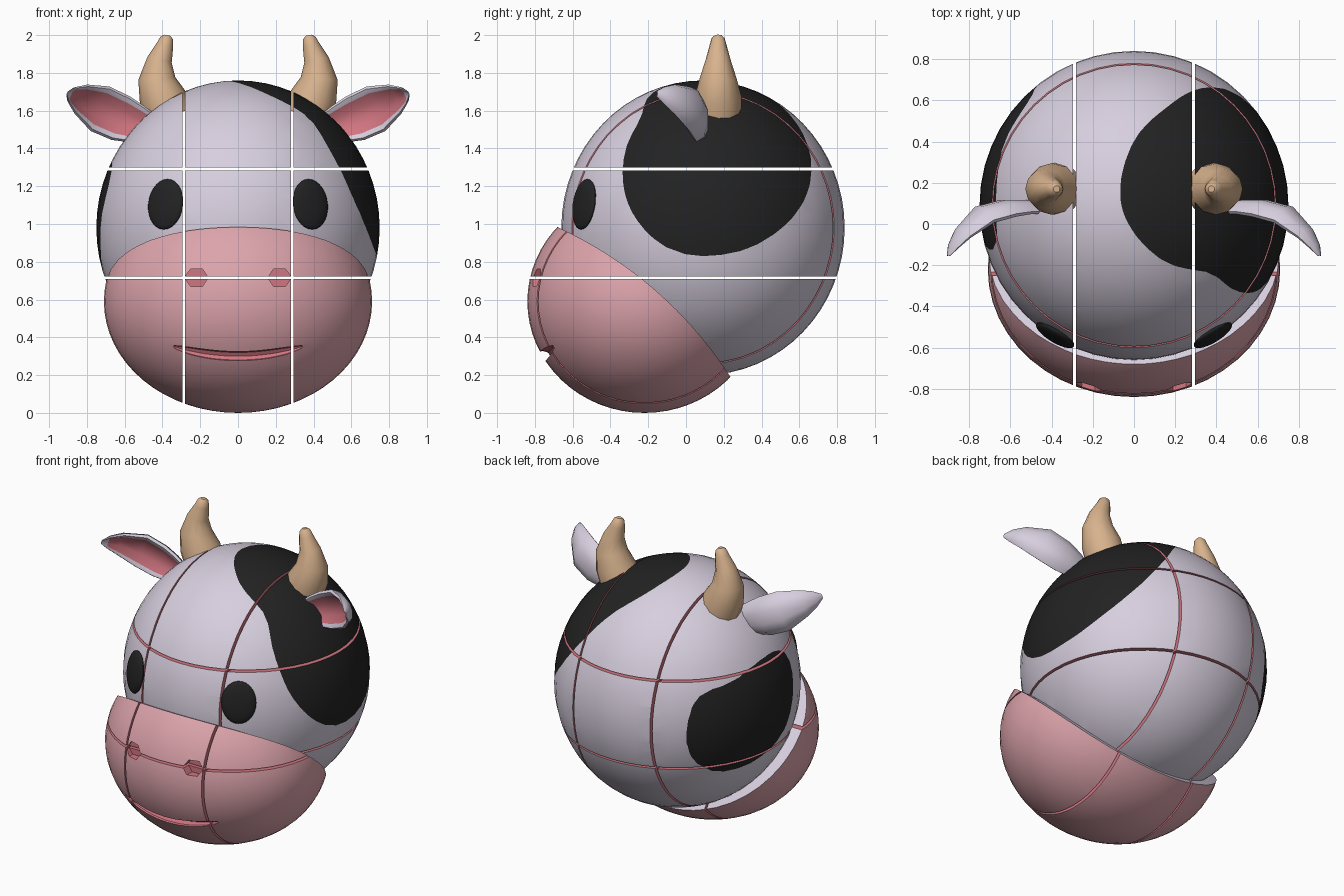
import bpy, bmesh, math
from mathutils import Vector, Matrix

if "Cube" in bpy.data.objects:
    bpy.data.objects.remove(bpy.data.objects["Cube"])

def material(name, rgb):
    m = bpy.data.materials.new(name)
    m.diffuse_color = (*rgb, 1)
    m.use_nodes = True
    m.node_tree.nodes["Principled BSDF"].inputs["Base Color"].default_value = m.diffuse_color
    return m

MATS = [material("pale hide", (0.68, 0.62, 0.73)), material("black patch", (0.016, 0.016, 0.016)),
        material("muzzle pink", (0.72, 0.37, 0.41)), material("deep pink", (0.64, 0.18, 0.22)),
        material("horn tan", (0.69, 0.45, 0.27))]
HIDE, BLACK, PINK, DEEP, TAN = range(5)

def make(name, bm, mat=None):
    bmesh.ops.recalc_face_normals(bm, faces=bm.faces[:])
    if mat is not None:
        for f in bm.faces:
            f.material_index = mat
    me = bpy.data.meshes.new(name)
    bm.to_mesh(me)
    bm.free()
    for m in MATS:
        me.materials.append(m)
    ob = bpy.data.objects.new(name, me)
    bpy.context.collection.objects.link(ob)
    smooth(ob)
    return ob

def smooth(ob):
    ob.data.shade_smooth()
    ob.data.set_sharp_from_angle(angle=math.radians(38))

def loft(name, rings, mat):
    """Skin closed rings; mat is an index or a rule (ring, segment) -> index."""
    bm = bmesh.new()
    vs = [[bm.verts.new(p) for p in r] for r in rings]
    n = len(vs[0])
    rule = mat if callable(mat) else (lambda i, j: mat)
    for i in range(len(vs) - 1):
        for j in range(n):
            k = (j + 1) % n
            f = bm.faces.new((vs[i][j], vs[i][k], vs[i + 1][k], vs[i + 1][j]))
            f.material_index = rule(i, j)
    for i in (0, -1):
        bm.faces.new(vs[i]).material_index = rule(0, 0)
    return make(name, bm)

def circle(c, u, v, n):
    return [Vector(c) + Vector(u) * math.cos(2 * math.pi * i / n) + Vector(v) * math.sin(2 * math.pi * i / n)
            for i in range(n)]

def boolean(ob, cutter, op):
    mod = ob.modifiers.new(op, 'BOOLEAN')
    mod.operation, mod.solver, mod.object = op, 'EXACT', cutter
    bpy.context.view_layer.update()
    me = bpy.data.meshes.new_from_object(ob.evaluated_get(bpy.context.evaluated_depsgraph_get()))
    ob.modifiers.clear()
    ob.data = me
    bpy.data.objects.remove(cutter)

# painted patches: angular radius (degrees) every 30 degrees around a direction
def patch(direction, radii):
    d = Vector(direction).normalized()
    e2 = Vector((0, 0, 1)).cross(d).normalized()
    e1 = d.cross(e2)

    def value(p):
        p = p.normalized()
        t = (math.degrees(math.atan2(p.dot(e1), p.dot(e2))) % 360) / 30
        i, t = int(t), t % 1
        a, b, c, e = (radii[(i + k) % 12] for k in (-1, 0, 1, 2))
        r = b + 0.5 * t * (c - a + t * (2 * a - 5 * b + 4 * c - e + t * (3 * (b - c) + e - a)))
        return math.degrees(p.angle(d)) - r
    return value

def cut_patch(bm, value):
    """Split triangles along value = 0 and blacken the inside."""
    bmesh.ops.triangulate(bm, faces=bm.faces[:])
    val = {v: value(v.co) for v in bm.verts}
    new = set()
    for e in bm.edges[:]:
        a, b = e.verts
        if val[a] * val[b] < 0:
            new.add(bmesh.utils.edge_split(e, a, val[a] / (val[a] - val[b]))[1])
    for f in bm.faces[:]:
        pair = [v for v in f.verts if v in new]
        if len(pair) == 2:
            bmesh.utils.face_split(f, *pair)
    for f in bm.faces:
        if value(f.calc_center_median()) < 0:
            f.material_index = BLACK

# head ellipsoid with two patches
HC, HR = Vector((0, 0.09, 0.98)), Vector((0.75, 0.75, 0.78))
bm = bmesh.new()
bmesh.ops.create_uvsphere(bm, u_segments=48, v_segments=32, radius=1)
cut_patch(bm, patch((0.73, 0.15, 0.66), [41, 42, 49, 53, 47, 37.5, 43, 51, 55, 51.5, 46.5, 43]))
cut_patch(bm, patch((-0.92, 0.38, 0.06), [37, 41, 26, 18.5, 19, 25.5, 28, 30.5, 30, 28, 29, 34]))
bmesh.ops.scale(bm, vec=HR, verts=bm.verts)
bmesh.ops.translate(bm, vec=HC, verts=bm.verts)
head = make("head", bm)

# muzzle ellipsoid, trimmed by a large round cutter so it ends in a small step
MC, MR = Vector((0, -0.22, 0.59)), Vector((0.71, 0.62, 0.59))
bm = bmesh.new()
bmesh.ops.create_uvsphere(bm, u_segments=48, v_segments=32, radius=1)
bmesh.ops.scale(bm, vec=MR, verts=bm.verts)
bmesh.ops.translate(bm, vec=MC, verts=bm.verts)
muzzle = make("muzzle", bm, PINK)
trim = loft("muzzle_trim", [circle((x, -1.58, -0.98), (0, 2.16, 0), (0, 0, 2.16), 200) for x in (-1, 1)], HIDE)
boolean(muzzle, trim, 'INTERSECT')
boolean(head, muzzle, 'UNION')

# mouth groove
def on_muzzle(x, z):
    return MC.y - MR.y * math.sqrt(1 - (x / MR.x) ** 2 - ((z - MC.z) / MR.z) ** 2)

rings = []
for i in range(17):
    x = -0.34 + 0.68 * i / 16
    z = 0.30 + 0.05 * (x / 0.34) ** 2
    r = 0.008 + 0.02 * (1 - (x / 0.34) ** 4)
    rings.append(circle((x, on_muzzle(x, z), z), (0, 1.5 * r, 0), (0, 0, r), 8))
boolean(head, loft("mouth_cutter", rings, DEEP), 'DIFFERENCE')

# nostrils
for s in (1, -1):
    rings = [circle((0.22 * s, y, 0.716), (0.063, 0, 0), (0, 0, 0.053), 6) for y in (-0.95, -0.755)]
    boolean(head, loft("nostril_cutter", rings, DEEP), 'DIFFERENCE')

# narrow gaps dividing the head into a three by three block
G = 0.014
for centre, size in [((-0.288, 0, 1), (G, 3, 3)), ((0.288, 0, 1), (G, 3, 3)),
                     ((0, 0, 0.715), (3, 3, G)), ((0, 0, 1.291), (3, 3, G))]:
    bm = bmesh.new()
    bmesh.ops.create_cube(bm, size=1, matrix=Matrix.Translation(centre) @ Matrix.Diagonal((*size, 1)))
    boolean(head, make("gap_cutter", bm, DEEP), 'DIFFERENCE')
smooth(head)

HORN = [(0.365, 1.57, 0.125), (0.40, 1.67, 0.125), (0.43, 1.77, 0.098), (0.415, 1.87, 0.066),
        (0.385, 1.95, 0.044), (0.378, 1.985, 0.034), (0.376, 2.0, 0.016)]
EAR = [((0.46, 0.06, 1.50), 0.08), ((0.54, 0.06, 1.53), 0.105), ((0.62, 0.05, 1.56), 0.125),
       ((0.73, 0.02, 1.61), 0.128), ((0.83, -0.06, 1.66), 0.085), ((0.875, -0.115, 1.68), 0.05),
       ((0.9, -0.155, 1.69), 0.015)]
SECTION = [(1, 0), (.75, .38), (.3, .55), (-.3, .55), (-.75, .38), (-1, 0),
           (-.9, -.12), (-.7, -.05), (-.35, .22), (.35, .22), (.7, -.05), (.9, -.12)]

for s, side in ((1, "right"), (-1, "left")):
    flip = Matrix.Diagonal((s, 1, 1))

    # horn: tapered bend
    rings = []
    for i, (x, z, r) in enumerate(HORN):
        a, b = HORN[max(i - 1, 0)], HORN[min(i + 1, len(HORN) - 1)]
        t = Vector((b[0] - a[0], 0, b[1] - a[1])).normalized()
        ring = circle((x, 0.17, z), Vector((t.z, 0, -t.x)) * r, (0, r, 0), 12)
        rings.append([flip @ p for p in ring])
    loft(side + "_horn", rings, TAN)

    # ear: cupped leaf with a pink inside
    w = Vector((-0.39, 0, 0.92))
    rings = []
    for i, (c, h) in enumerate(EAR):
        t = Vector(EAR[min(i + 1, len(EAR) - 1)][0]) - Vector(EAR[max(i - 1, 0)][0])
        back = w.cross(t).normalized()
        if back.y < 0:
            back = -back
        rings.append([flip @ (Vector(c) + w * h * u + back * h * v) for u, v in SECTION])
    loft(side + "_ear", rings, lambda i, j: DEEP if 7 <= j <= 9 and i < len(EAR) - 2 else HIDE)

    # eye: flattened oval lying on the head
    x, z = 0.385 * s, 1.105
    y = HC.y - HR.y * math.sqrt(1 - (x / HR.x) ** 2 - ((z - HC.z) / HR.z) ** 2)
    p = Vector((x, y, z))
    n = Vector([(p - HC)[k] / HR[k] ** 2 for k in range(3)]).normalized()
    rot = n.to_track_quat('Y', 'Z').to_matrix().to_4x4()
    bm = bmesh.new()
    bmesh.ops.create_uvsphere(bm, u_segments=24, v_segments=14, radius=1)
    bm.transform(Matrix.Translation(p - n * 0.004) @ rot @ Matrix.Diagonal((0.107, 0.03, 0.135, 1)))
    make(side + "_eye", bm, BLACK)
